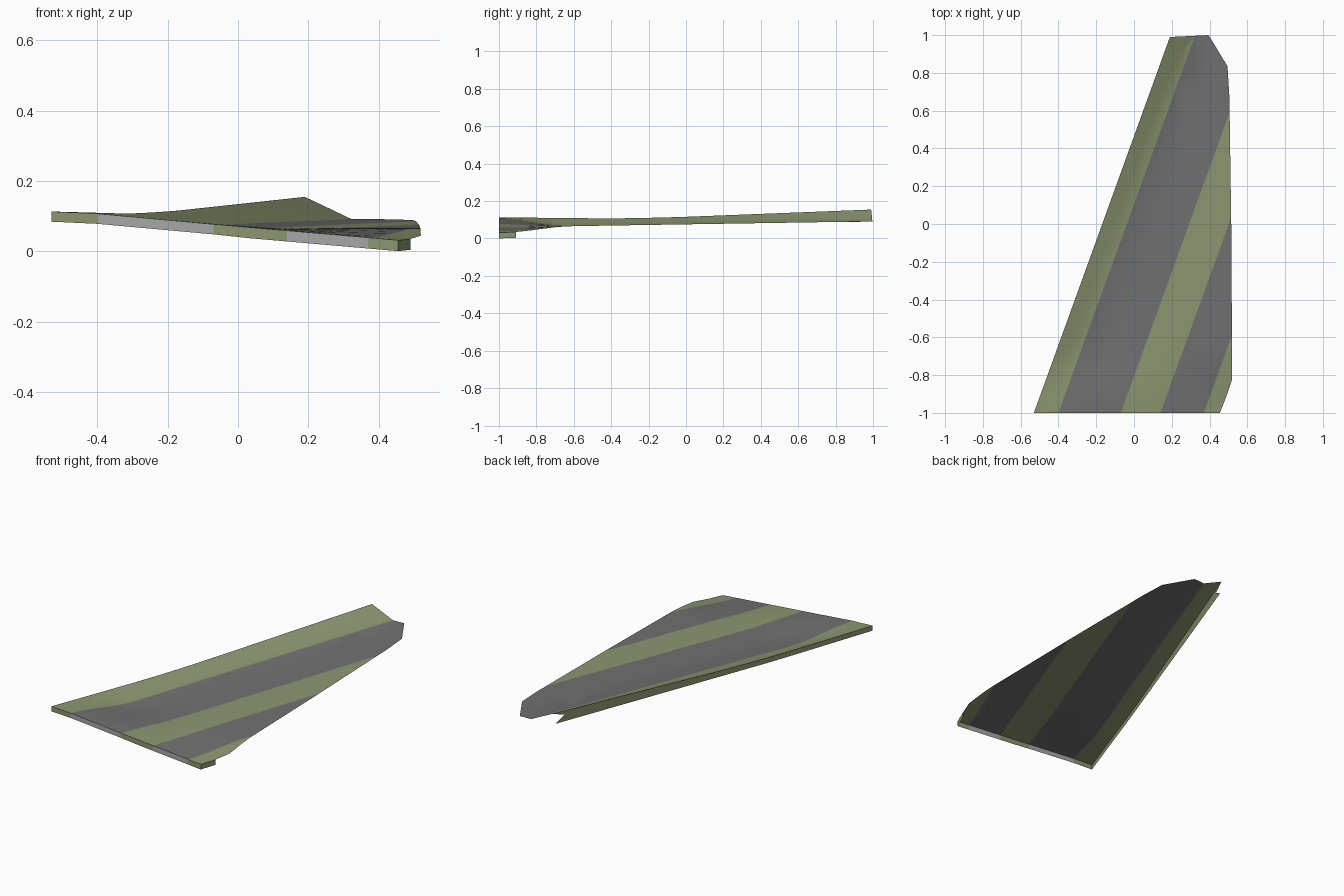
import bpy, bmesh
from mathutils import Vector

cube = bpy.data.objects.get("Cube")
if cube:
    bpy.data.objects.remove(cube)

SWEEP = 0.362                       # sideways shift of the panel per unit of y
BANDS = [-0.40, -0.07, 0.14, 0.37]  # paint band borders, measured at the root


def material(name, rgb):
    m = bpy.data.materials.new(name)
    m.use_nodes = True
    m.diffuse_color = (*rgb, 1)
    m.node_tree.nodes["Principled BSDF"].inputs["Base Color"].default_value = (*rgb, 1)
    return m


GREEN = material("olive_green", (0.27, 0.305, 0.165))
GREY = material("dark_grey", (0.165, 0.165, 0.165))
PALE = material("pale_grey", (0.39, 0.39, 0.39))


def interp(points, t):
    """Piecewise linear lookup."""
    for (a, za), (b, zb) in zip(points, points[1:]):
        if t <= b:
            return za + (zb - za) * max(0, t - a) / (b - a)
    return points[-1][1]


def chord(x, y):
    return x - SWEEP * (y + 1)


def body_height(u, y):
    """Cambered at the root, bent flat further out."""
    root = interp([(-0.53, 0.113), (-0.4, 0.107), (-0.07, 0.077), (0.46, 0.031)], u)
    flat = 0.066 + 0.016 * (y + 0.6)
    s = min(1, (y + 1) / 0.4)
    w = s * s * (3 - 2 * s)
    return root + (flat - root) * w


def lead_top(y):
    return interp([(-1, 0.113), (-0.4, 0.107), (-0.1, 0.112), (1, 0.155)], y)


def lead_bottom(y):
    return interp([(-1, 0.084), (-0.4, 0.077), (1, 0.09)], y)


def height(x, y):
    u = chord(x, y)
    if u >= BANDS[0]:
        return body_height(u, y)
    k = min(1, (BANDS[0] - u) / 0.13)
    base = body_height(BANDS[0], y)
    return base + (lead_top(y) - base) * k


def finish(bm, name, mats, pick):
    """Colour faces by paint band and create the object."""
    for f in bm.faces:
        c = f.calc_center_median()
        f.material_index = pick(sum(chord(c.x, c.y) > b for b in BANDS))
    me = bpy.data.meshes.new(name)
    bm.to_mesh(me)
    bm.free()
    for m in mats:
        me.materials.append(m)
    ob = bpy.data.objects.new(name, me)
    bpy.context.collection.objects.link(ob)
    bpy.ops.object.select_all(action='DESELECT')
    ob.select_set(True)
    bpy.context.view_layer.objects.active = ob
    bpy.ops.object.shade_smooth_by_angle(angle=0.5)
    return ob


def skirt(name, columns, mats, pick):
    """Wall through columns of points, each listed from bottom to top."""
    bm = bmesh.new()
    cols = [[bm.verts.new(p) for p in col] for col in columns]
    for a, b in zip(cols, cols[1:]):
        for i in range(len(a) - 1):
            bm.faces.new((a[i], b[i], b[i + 1], a[i + 1]))
    return finish(bm, name, mats, pick)


# Torn skin: outline, cut along the paint bands and across, then bent
outline = [(-0.53, -1), (0.455, -1), (0.49, -0.91), (0.49, -0.87), (0.43, -0.84),
           (0.52, -0.82), (0.46, -0.75), (0.495, -0.67), (0.445, -0.61), (0.49, -0.53),
           (0.445, -0.44), (0.495, -0.36), (0.445, -0.27), (0.49, -0.18), (0.485, -0.1),
           (0.515, -0.01), (0.445, 0.07), (0.495, 0.16), (0.445, 0.24), (0.495, 0.325),
           (0.41, 0.41), (0.495, 0.5), (0.475, 0.59), (0.505, 0.675), (0.445, 0.75),
           (0.495, 0.835), (0.395, 1), (0.345, 0.91), (0.31, 0.98), (0.25, 0.91),
           (0.19, 0.99)]
bm = bmesh.new()
bm.faces.new([bm.verts.new((x, y, 0)) for x, y in outline])
bmesh.ops.triangulate(bm, faces=bm.faces[:], ngon_method='EAR_CLIP')


def cut(point, normal):
    bmesh.ops.bisect_plane(bm, geom=bm.verts[:] + bm.edges[:] + bm.faces[:], dist=1e-5,
                           plane_co=Vector(point), plane_no=Vector(normal))


for u in BANDS + [-0.465, -0.235, 0.035, 0.25]:
    cut((u, -1, 0), (1, -SWEEP, 0))
for i in range(1, 9):
    cut((0, -1 + i * 0.05, 0), (0, 1, 0))
for i in range(8):
    cut((0, -0.4 + i * 0.18, 0), (0, 1, 0))
for v in bm.verts:
    v.co.z = height(v.co.x, v.co.y)
bm.normal_update()
finish(bm, "torn_skin", [GREEN, GREY], lambda band: band % 2)

# Leading edge wall, with a notch torn at the tip
lead = []
for i in range(13):
    y = 0.99 - 1.99 * i / 12
    low, top = lead_bottom(y), lead_top(y)
    ys = (0.97, 0.91, 0.99) if i == 0 else (y, y, y)
    lead.append([(-0.53 + SWEEP * (yy + 1), yy, z)
                 for yy, z in zip(ys, (low, low + (top - low) * 0.6, top))])
skirt("leading_edge_wall", lead, [GREEN], lambda band: 0)


# Root end wall and the remaining piece of trailing edge
def column(x, y):
    z = height(x, y)
    return [(x, y, max(0, z - 0.031 + 0.002 * (x < 0))), (x, y, z)]


root_x = sorted([-0.53, -0.465, -0.235, 0.035, 0.25, 0.455] + BANDS)
skirt("root_wall", [column(x, -1) for x in root_x], [GREEN, PALE], lambda band: band % 2)
skirt("trailing_edge_wall", [column(0.455, -1), column(0.49, -0.91)], [GREEN], lambda band: 0)
